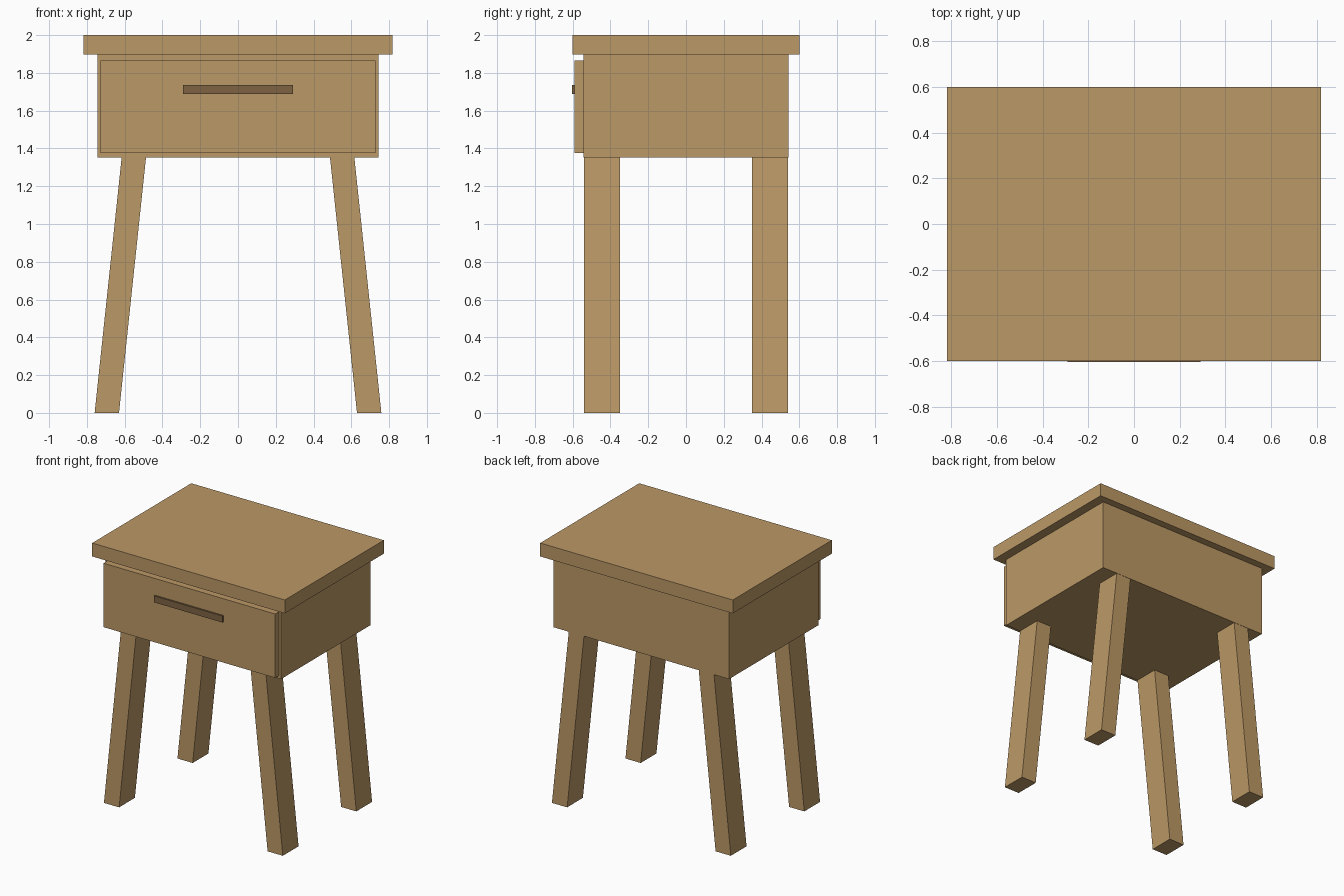
import bpy
import bmesh

cube = bpy.data.objects.get("Cube")
if cube:
    bpy.data.objects.remove(cube, do_unlink=True)


def make_material(name, color):
    mat = bpy.data.materials.new(name)
    mat.use_nodes = True
    mat.diffuse_color = color
    mat.node_tree.nodes["Principled BSDF"].inputs["Base Color"].default_value = color
    return mat


oak = make_material("light oak", (0.50, 0.315, 0.133, 1))
dark_wood = make_material("dark wood", (0.21, 0.125, 0.055, 1))


def make_box(name, x, y, z, mat, splay=0.0):
    """Box between (min, max) pairs; splay shifts its bottom face along x."""
    bm = bmesh.new()
    bmesh.ops.create_cube(bm, size=1)
    for v in bm.verts:
        top = v.co.z > 0
        v.co.x = x[v.co.x > 0] + (0 if top else splay)
        v.co.y = y[v.co.y > 0]
        v.co.z = z[top]
    mesh = bpy.data.meshes.new(name)
    bm.to_mesh(mesh)
    bm.free()
    mesh.materials.append(mat)
    obj = bpy.data.objects.new(name, mesh)
    bpy.context.collection.objects.link(obj)
    return obj


# Top slab and cabinet
make_box("table_top", (-0.817, 0.817), (-0.6, 0.6), (1.897, 2.0), oak)
make_box("cabinet", (-0.745, 0.745), (-0.543, 0.543), (1.352, 1.897), oak)

# Drawer panel and its handle
make_box("drawer_front", (-0.728, 0.728), (-0.59, -0.543), (1.375, 1.865), oak)
make_box("drawer_handle", (-0.29, 0.29), (-0.603, -0.59), (1.687, 1.737), dark_wood)

# Four legs, splayed outward to the sides
for side, sx in (("left", 1), ("right", -1)):
    for end, sy in (("front", -1), ("back", 1)):
        xs = sorted((sx * 0.487, sx * 0.616))
        ys = sorted((sy * 0.35, sy * 0.541))
        make_box(f"{end}_{side}_leg", xs, ys, (0, 1.352), oak, splay=sx * 0.143)
